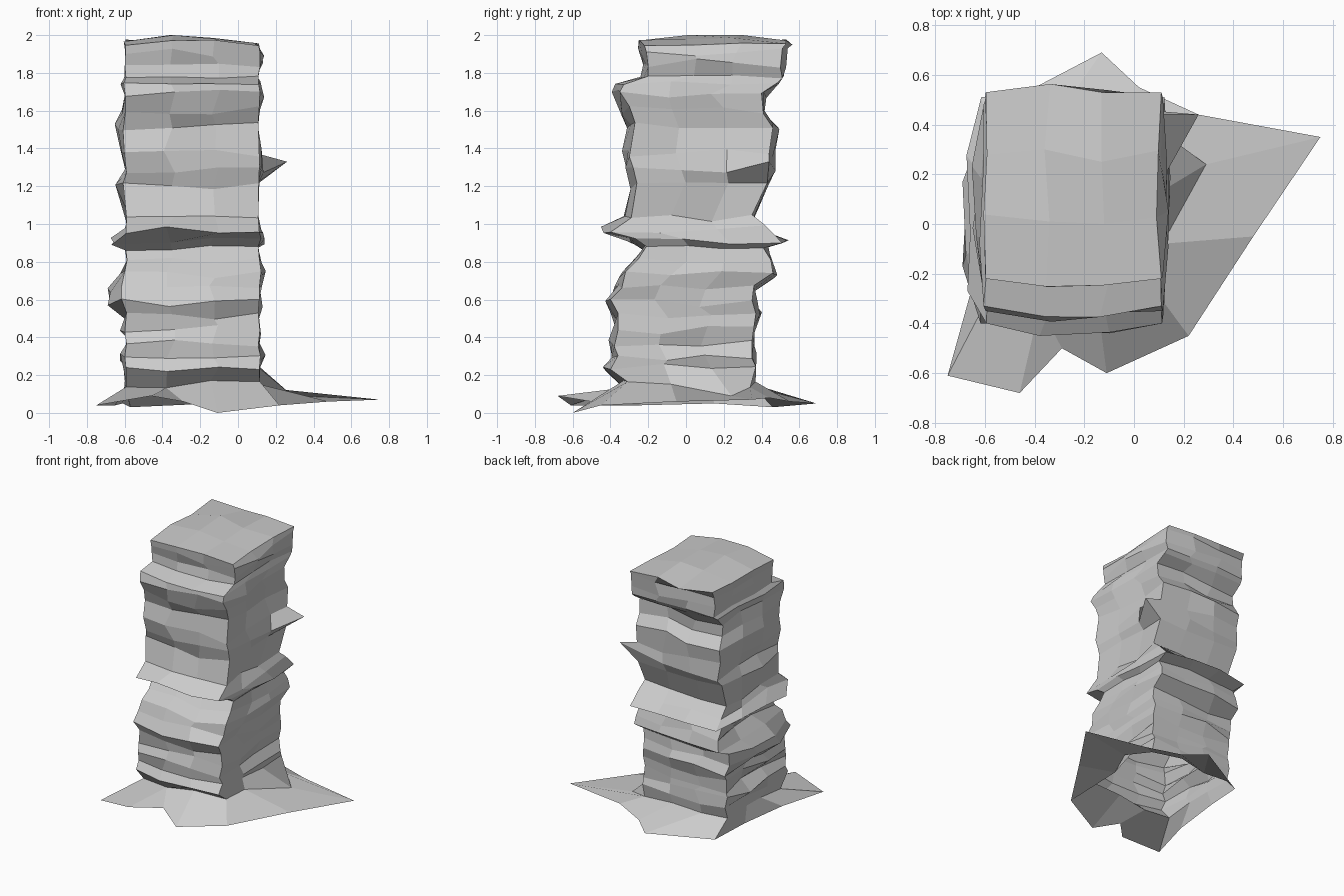
import bpy, bmesh, random

random.seed(4)

# Strata profile: height, left x, right x, front y, back y
LAYERS = [
    (0.15, -0.59, 0.13, -0.34, 0.36), (0.24, -0.59, 0.12, -0.43, 0.39),
    (0.30, -0.61, 0.14, -0.39, 0.37), (0.37, -0.58, 0.10, -0.41, 0.37),
    (0.44, -0.61, 0.13, -0.39, 0.38), (0.51, -0.58, 0.10, -0.39, 0.39),
    (0.58, -0.67, 0.12, -0.43, 0.37), (0.66, -0.67, 0.12, -0.37, 0.38),
    (0.73, -0.61, 0.15, -0.35, 0.48), (0.80, -0.57, 0.12, -0.28, 0.47),
    (0.87, -0.59, 0.10, -0.24, 0.43), (0.91, -0.66, 0.15, -0.30, 0.53),
    (0.97, -0.59, 0.12, -0.43, 0.44), (1.03, -0.58, 0.10, -0.32, 0.37),
    (1.20, -0.64, 0.11, -0.29, 0.45), (1.28, -0.58, 0.12, -0.31, 0.48),
    (1.38, -0.62, 0.12, -0.33, 0.46), (1.52, -0.64, 0.10, -0.30, 0.48),
    (1.60, -0.60, 0.12, -0.33, 0.43), (1.69, -0.60, 0.13, -0.38, 0.42),
    (1.75, -0.63, 0.11, -0.36, 0.50), (1.78, -0.59, 0.10, -0.23, 0.53),
    (1.85, -0.61, 0.13, -0.23, 0.52), (1.91, -0.60, 0.13, -0.24, 0.53),
    (1.965, -0.60, 0.11, -0.25, 0.55),
]

# Jagged skirt outline at the foot, counter-clockwise from the front left
FOOT = [(-0.75, -0.61, 0.04), (-0.46, -0.68, 0.09), (-0.11, -0.60, 0.0),
        (0.22, -0.45, 0.04), (0.48, -0.05, 0.06), (0.75, 0.35, 0.07),
        (0.26, 0.44, 0.08), (0.02, 0.55, 0.06), (-0.13, 0.69, 0.05),
        (-0.57, 0.46, 0.03), (-0.61, 0.15, 0.05), (-0.65, -0.25, 0.04)]

# Protruding points: (layer, ring index) -> position
SPIKES = {(0, 5): (0.29, 0.24, 0.09), (15, 6): (0.26, 0.44, 1.33),
          (11, 0): (-0.67, -0.27, 0.89), (12, 1): (-0.38, -0.45, 0.985),
          (6, 11): (-0.69, -0.17, 0.57), (7, 10): (-0.69, 0.17, 0.66)}


def jitter(low, high):
    return random.uniform(low, high)


def ring_points(i):
    z, xl, xr, yf, yb = LAYERS[i]
    gaps = [abs(LAYERS[j][0] - z) for j in (i - 1, i + 1) if 0 <= j < len(LAYERS)]
    dz = min(0.025, min(gaps) * 0.42)
    # corners stay close to a straight core; the strata bulge between them
    cl, cr = -0.595 + (xl + 0.595) * 0.3, 0.11 + (xr - 0.11) * 0.3
    cf, cb = yf + 0.03, yb - 0.02
    corners = [(cl, cf), (cr, cf), (cr, cb), (cl, cb)]
    sides = [(0, -1, -yf), (1, 0, xr), (0, 1, yb), (-1, 0, -xl)]
    pts = []
    for s in range(4):
        (ax, ay), (bx, by), (nx, ny, reach) = corners[s], corners[(s + 1) % 4], sides[s]
        for k in range(3):
            t = k / 3 + (jitter(-0.04, 0.04) if k else 0)
            x, y = ax + (bx - ax) * t, ay + (by - ay) * t
            if k:
                out = reach - (x * nx + y * ny) + jitter(-0.025, 0.015)
                x, y = x + nx * out, y + ny * out
            p = (x, y, z + jitter(-dz, dz))
            pts.append(SPIKES.get((i, len(pts)), p))
    return pts


bm = bmesh.new()
rings = [[bm.verts.new(p) for p in FOOT]]
rings += [[bm.verts.new(p) for p in ring_points(i)] for i in range(len(LAYERS))]
notch = bm.verts.new((-0.29, -0.50, 0.06))

# Rock walls and flared foot, with one notch in the front of the foot
for level, (lower, upper) in enumerate(zip(rings, rings[1:])):
    for k in range(12):
        n = (k + 1) % 12
        if level == 0 and k == 1:
            bm.faces.new((lower[k], notch, upper[k]))
            bm.faces.new((notch, lower[n], upper[n], upper[k]))
        else:
            bm.faces.new((lower[k], lower[n], upper[n], upper[k]))

# Uneven top, a 3 x 3 patch of quads
r = rings[-1]
inner = [bm.verts.new(p) for p in ((-0.34, 0.01, 2.0), (-0.12, 0.0, 1.98),
                                   (-0.36, 0.30, 2.0), (-0.13, 0.25, 1.985))]
rows = [r[0:4], [r[11], inner[0], inner[1], r[4]],
        [r[10], inner[2], inner[3], r[5]], [r[9], r[8], r[7], r[6]]]
for a, b in zip(rows, rows[1:]):
    for k in range(3):
        bm.faces.new((a[k], a[k + 1], b[k + 1], b[k]))

bmesh.ops.recalc_face_normals(bm, faces=bm.faces)
mesh = bpy.data.meshes.new("rock_pillar")
bm.to_mesh(mesh)
bm.free()
pillar = bpy.data.objects.new("rock_pillar", mesh)
bpy.context.collection.objects.link(pillar)
